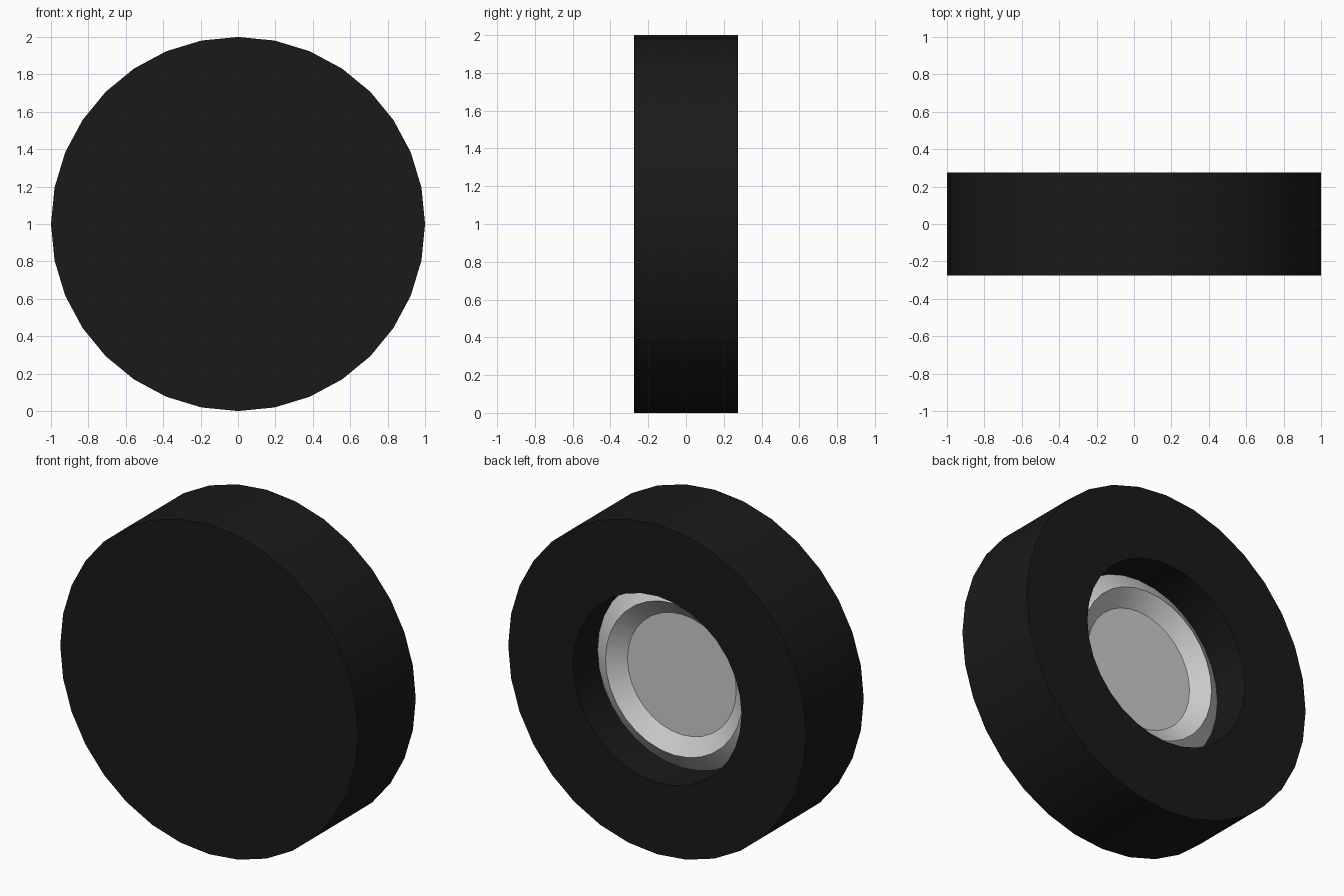
import bpy, bmesh, math

if "Cube" in bpy.data.objects:
    bpy.data.objects.remove(bpy.data.objects["Cube"])

SIDES = 32


def lathe(name, profile, color=None):
    """Turn (radius, y) points around the wheel axle and cap both ends."""
    bm = bmesh.new()
    rings = []
    for r, y in profile:
        rings.append([bm.verts.new((r * math.sin(2 * math.pi * i / SIDES), y,
                                    1 + r * math.cos(2 * math.pi * i / SIDES)))
                      for i in range(SIDES)])
    for a, b in zip(rings, rings[1:]):
        for i in range(SIDES):
            j = (i + 1) % SIDES
            bm.faces.new((a[i], a[j], b[j], b[i]))
    bm.faces.new(rings[0])
    bm.faces.new(rings[-1])
    bmesh.ops.recalc_face_normals(bm, faces=bm.faces)
    mesh = bpy.data.meshes.new(name)
    bm.to_mesh(mesh)
    bm.free()
    obj = bpy.data.objects.new(name, mesh)
    bpy.context.collection.objects.link(obj)
    if color:
        mat = bpy.data.materials.new(name + "_material")
        mat.diffuse_color = color
        mat.use_nodes = True
        mat.node_tree.nodes["Principled BSDF"].inputs["Base Color"].default_value = mat.diffuse_color
        mesh.materials.append(mat)
    bpy.ops.object.select_all(action='DESELECT')
    obj.select_set(True)
    bpy.context.view_layer.objects.active = obj
    bpy.ops.object.shade_smooth_by_angle(angle=math.radians(30))
    return obj


# Black tire: closed front, deep round recess in the back
lathe("tire", [(1.0, -0.275), (1.0, 0.275), (0.565, 0.275), (0.565, 0.02)],
      (0.01, 0.01, 0.01, 1))

# Grey hub: raised ridge around a dished flat centre
lathe("hub", [(0.565, 0.025), (0.565, 0.04), (0.46, 0.115), (0.365, 0.04)])
